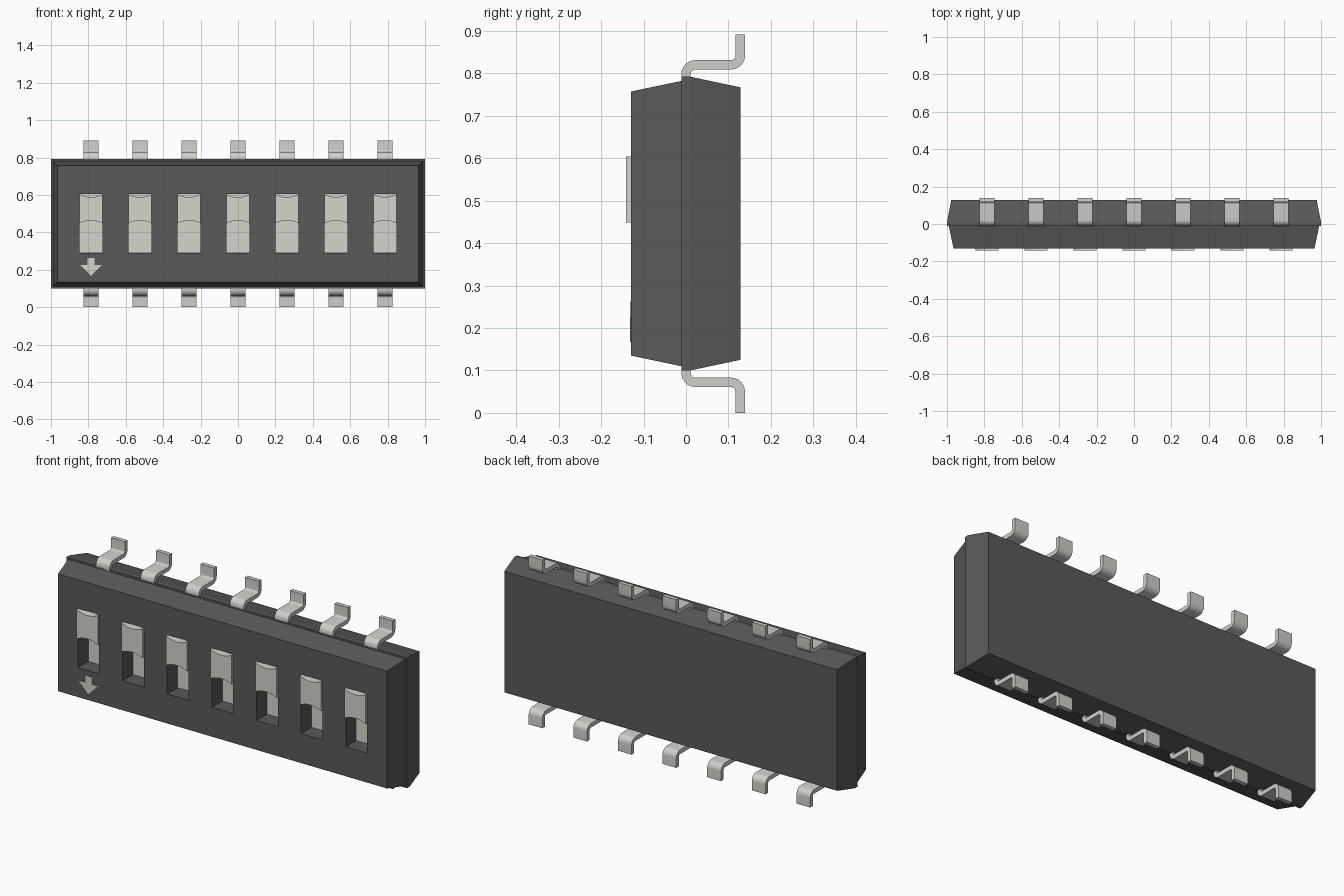
import bpy, bmesh, math
from mathutils import Vector

if "Cube" in bpy.data.objects:
    bpy.data.objects.remove(bpy.data.objects["Cube"])

MID = 0.446          # z of the body centre line
XS = [-0.786 + i * 0.262 for i in range(7)]


def material(name, rgb):
    m = bpy.data.materials.new(name)
    m.diffuse_color = (*rgb, 1)
    m.use_nodes = True
    m.node_tree.nodes["Principled BSDF"].inputs["Base Color"].default_value = m.diffuse_color
    return m


dark = material("dark_plastic", (0.1, 0.1, 0.1))
light = material("pale_plastic", (0.66, 0.66, 0.6))
metal = material("metal", (0.62, 0.62, 0.59))


def finish(name, bm, mat):
    bmesh.ops.recalc_face_normals(bm, faces=bm.faces[:])
    me = bpy.data.meshes.new(name)
    bm.to_mesh(me)
    bm.free()
    ob = bpy.data.objects.new(name, me)
    bpy.context.collection.objects.link(ob)
    if mat:
        me.materials.append(mat)
    return ob


def loft(name, rings, mat):
    """Closed solid through rings of points."""
    bm = bmesh.new()
    vs = [[bm.verts.new(p) for p in r] for r in rings]
    n = len(vs[0])
    for a, b in zip(vs, vs[1:]):
        for i in range(n):
            bm.faces.new((a[i], a[(i + 1) % n], b[(i + 1) % n], b[i]))
    bm.faces.new(vs[0])
    bm.faces.new(vs[-1])
    return finish(name, bm, mat)


def rect(y, hx, hz, cx=0, cz=MID):
    return [(cx + sx * hx, y, cz + sz * hz) for sx, sz in ((-1, -1), (1, -1), (1, 1), (-1, 1))]


def smooth(ob):
    bpy.ops.object.select_all(action='DESELECT')
    ob.select_set(True)
    bpy.context.view_layer.objects.active = ob
    bpy.ops.object.shade_smooth_by_angle(angle=math.radians(35))


# two tapered halves of the housing
loft("housing_base", [rect(-0.011, 1.0, 0.346), rect(0.01, 1.0, 0.346), rect(0.128, 0.977, 0.321)], dark)
cover = loft("housing_cover", [rect(-0.13, 0.965, 0.311), rect(-0.011, 0.99, 0.336)], dark)

# slots cut into the cover
FLOOR = -0.04
SLOT_Z = 0.448
for x in XS:
    cutter = loft("slot_cutter", [rect(-0.2, 0.0625, 0.157, x, SLOT_Z), rect(FLOOR, 0.0625, 0.157, x, SLOT_Z)], None)
    cutter.hide_render = True
    mod = cover.modifiers.new("slot", 'BOOLEAN')
    mod.operation = 'DIFFERENCE'
    mod.solver = 'EXACT'
    mod.object = cutter
    bpy.context.view_layer.objects.active = cover
    bpy.ops.object.modifier_apply(modifier=mod.name)
    bpy.data.objects.remove(cutter)


def lead_profile():
    """Gull-wing strip outline in (y, z) for the upper row."""
    t = 0.011
    path = [((0, 0.76), (1, 0))]
    for k in range(7):           # bend towards the back
        a = math.radians(180 - 15 * k)
        path.append(((0.022 + 0.022 * math.cos(a), 0.798 + 0.022 * math.sin(a)), (-math.cos(a), -math.sin(a))))
    for k in range(7):           # bend up to the foot
        a = math.radians(-90 + 15 * k)
        path.append(((0.106 + 0.022 * math.cos(a), 0.842 + 0.022 * math.sin(a)), (math.cos(a), math.sin(a))))
    path.append(((0.128, 0.892), (1, 0)))
    one = [(p[0] + n[0] * t, p[1] + n[1] * t) for p, n in path]
    two = [(p[0] - n[0] * t, p[1] - n[1] * t) for p, n in path]
    return one + two[::-1]


def slider_outline(cx):
    """Rectangle with scooped top and bottom ends, in (x, z)."""
    steps = [-1 + i / 5 for i in range(11)]
    bottom = [(cx + 0.062 * s, 0.448 + 0.016 * (1 - s * s)) for s in steps]
    top = [(cx + 0.062 * s, 0.604 - 0.016 * (1 - s * s)) for s in reversed(steps)]
    return bottom + top


profile = lead_profile()
for i, x in enumerate(XS, 1):
    # slot floor and sliding actuator
    loft(f"slot_floor_{i}", [rect(FLOOR - 0.003, 0.062, 0.1565, x, SLOT_Z),
                             rect(FLOOR + 0.01, 0.062, 0.1565, x, SLOT_Z)], light)
    outline = slider_outline(x)
    smooth(loft(f"slider_{i}", [[(u, y, w) for u, w in outline] for y in (-0.141, FLOOR)], light))
    # upper and lower leads
    for side, sgn in (("upper", 1), ("lower", -1)):
        rings = [[(x + d, y, MID + sgn * (z - MID)) for y, z in profile] for d in (-0.04, 0.04)]
        smooth(loft(f"{side}_lead_{i}", rings, metal))

# direction arrow printed under the first slot
half = [(0.018, 0.262), (0.018, 0.225), (0.057, 0.225)]
arrow = half + [(0, 0.167)] + [(-u, w) for u, w in reversed(half)]
loft("arrow_mark", [[(XS[0] + u, y, w) for u, w in arrow] for y in (-0.132, -0.128)], light)
